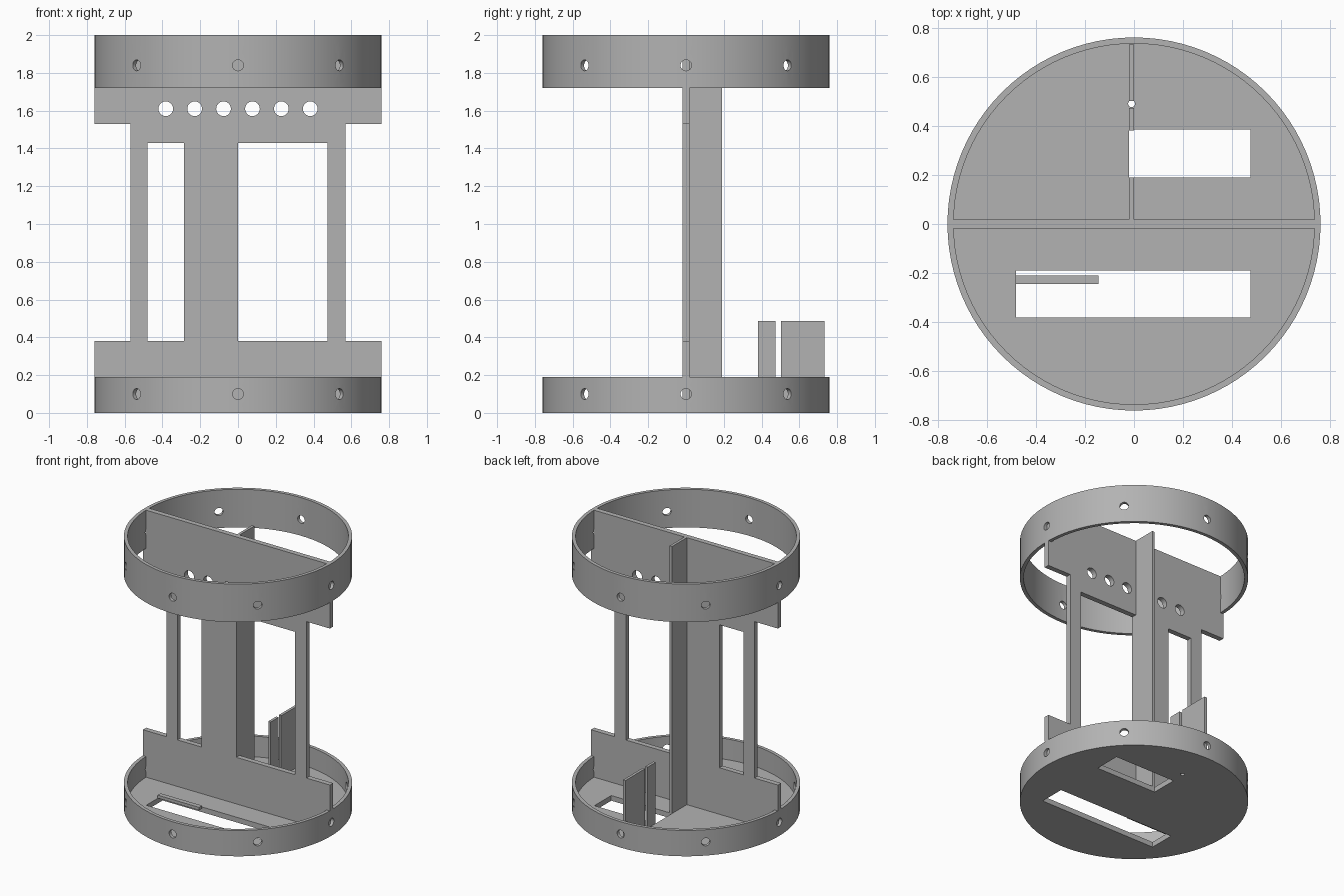
import bpy, bmesh, math
from mathutils import Matrix, Vector

cube = bpy.data.objects.get("Cube")
if cube:
    bpy.data.objects.remove(cube, do_unlink=True)

grey = bpy.data.materials.new("matte grey")
grey.use_nodes = True
COLOUR = (0.45, 0.45, 0.45, 1)
grey.diffuse_color = COLOUR
grey.node_tree.nodes["Principled BSDF"].inputs["Base Color"].default_value = COLOUR

R_OUT, R_IN, FLOOR = 0.76, 0.735, 0.038
BASE_H, TOP_Z = 0.19, 1.72
SEGMENTS = 96


def make_object(name, bm):
    bmesh.ops.recalc_face_normals(bm, faces=bm.faces)
    mesh = bpy.data.meshes.new(name)
    bm.to_mesh(mesh)
    bm.free()
    mesh.materials.append(grey)
    obj = bpy.data.objects.new(name, mesh)
    bpy.context.collection.objects.link(obj)
    return obj


def box(name, x, y, z):
    bm = bmesh.new()
    bmesh.ops.create_cube(bm, size=1)
    lo, hi = Vector((x[0], y[0], z[0])), Vector((x[1], y[1], z[1]))
    bmesh.ops.transform(bm, verts=bm.verts,
                        matrix=Matrix.Translation((lo + hi) / 2) @ Matrix.Diagonal((*(hi - lo), 1)))
    return make_object(name, bm)


def rod(name, centre, direction, radius, length):
    bm = bmesh.new()
    turn = Vector((0, 0, 1)).rotation_difference(Vector(direction)).to_matrix().to_4x4()
    bmesh.ops.create_cone(bm, cap_ends=True, segments=24, radius1=radius, radius2=radius,
                          depth=length, matrix=Matrix.Translation(centre) @ turn)
    return make_object(name, bm)


def lathe(name, profile):
    """Closed (radius, height) profile turned round the z axis."""
    bm = bmesh.new()
    verts = [bm.verts.new((r, 0, z)) for r, z in profile]
    edges = [bm.edges.new((a, b)) for a, b in zip(verts, verts[1:])]
    if profile[0][0] > 0:
        edges.append(bm.edges.new((verts[-1], verts[0])))
    bmesh.ops.spin(bm, geom=verts + edges, cent=(0, 0, 0), axis=(0, 0, 1),
                   angle=math.tau, steps=SEGMENTS, use_merge=False)
    bmesh.ops.remove_doubles(bm, verts=bm.verts, dist=1e-4)
    return make_object(name, bm)


def activate(obj):
    bpy.ops.object.select_all(action='DESELECT')
    obj.select_set(True)
    bpy.context.view_layer.objects.active = obj


def cut(obj, cutters):
    for cutter in cutters:
        cutter.hide_render = True
        mod = obj.modifiers.new("cut", 'BOOLEAN')
        mod.operation = 'DIFFERENCE'
        mod.solver = 'EXACT'
        mod.object = cutter
        activate(obj)
        bpy.ops.object.modifier_apply(modifier=mod.name)
        bpy.data.objects.remove(cutter, do_unlink=True)


def screw_holes(z):
    """Four rods across the ring give eight radial holes."""
    angles = [math.radians(45 * i) for i in range(4)]
    return [rod("hole_cutter", (0, 0, z), (math.cos(a), math.sin(a), 0), 0.029, 2) for a in angles]


# Base tray: floor and low rim, with floor slots
tray = lathe("base_tray", [(0, 0), (R_OUT, 0), (R_OUT, BASE_H), (R_IN, BASE_H),
                           (R_IN, FLOOR), (0, FLOOR)])
through = (-0.1, 0.1)
cut(tray, screw_holes(0.1) + [
    box("slot_cutter", (-0.48, 0.475), (-0.38, -0.19), through),
    box("slot_cutter", (-0.02, 0.475), (0.19, 0.385), through),
    rod("pin_hole_cutter", (-0.01, 0.49, 0), (0, 0, 1), 0.014, 0.2)])

# Open top ring
ring = lathe("top_ring", [(R_IN, TOP_Z), (R_OUT, TOP_Z), (R_OUT, 2), (R_IN, 2)])
cut(ring, screw_holes(1.84))

# Upright centre panel, mirrored outline with windows and a row of cable holes
half = [(0.74, 0.02), (0.74, BASE_H), (R_OUT, BASE_H), (R_OUT, 0.38), (0.57, 0.38),
        (0.57, 1.53), (R_OUT, 1.53), (R_OUT, TOP_Z), (0.74, TOP_Z), (0.74, 2)]
outline = half + [(-x, z) for x, z in reversed(half)]
bm = bmesh.new()
face = bm.faces.new([bm.verts.new((x, -0.019, z)) for x, z in outline])
solid = bmesh.ops.extrude_face_region(bm, geom=[face])
bmesh.ops.translate(bm, vec=(0, 0.038, 0),
                    verts=[v for v in solid["geom"] if isinstance(v, bmesh.types.BMVert)])
panel = make_object("centre_panel", bm)
cut(panel, [box("window_cutter", x, through, (0.38, 1.43)) for x in ((-0.48, -0.285), (0, 0.475))]
    + [rod("cable_hole_cutter", (0.153 * (i - 2.5), 0, 1.61), (0, 1, 0), 0.039, 0.2)
       for i in range(6)])

# Rear stiffening fin and the two short tabs in line with it
fin_x = (-0.02, 0)
box("rear_fin", fin_x, (0.015, 0.19), (0.02, 2))
box("inner_tab", fin_x, (0.38, 0.473), (0.02, 0.487))
box("outer_tab", fin_x, (0.502, 0.732), (0.02, 0.487))

# Small bar over the front slot
box("slot_bar", (-0.482, -0.145), (-0.245, -0.21), (FLOOR, 0.06))

# Smooth round walls, crisp edges
for obj in (tray, ring, panel):
    activate(obj)
    bpy.ops.object.shade_smooth_by_angle(angle=math.radians(30))
